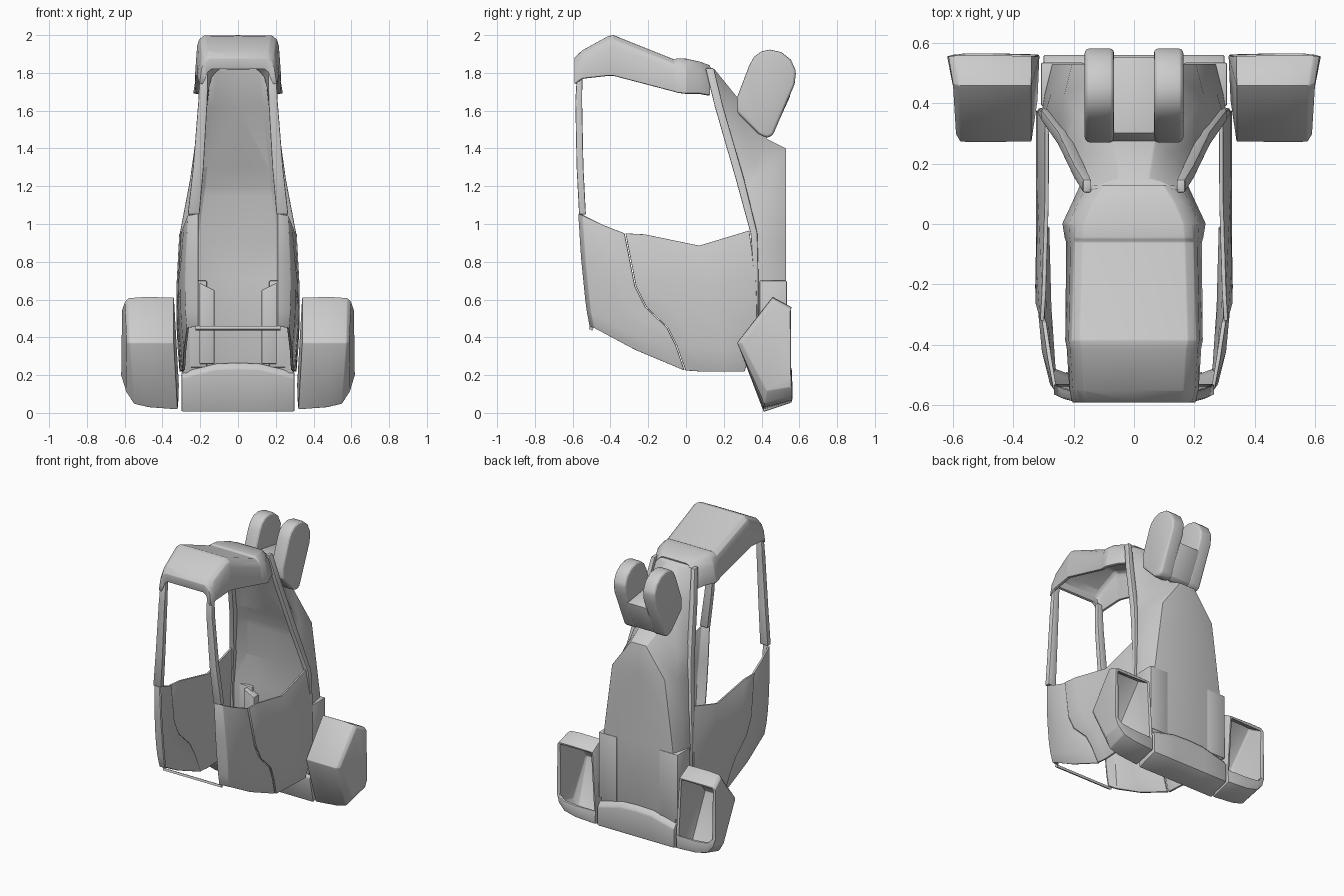
import bpy, bmesh

def finish(name, bm, thick=0.0, bevel=0.0, segs=2):
    """Mirror across x, thicken, round edges and shade."""
    bmesh.ops.recalc_face_normals(bm, faces=bm.faces)
    me = bpy.data.meshes.new(name)
    bm.to_mesh(me)
    bm.free()
    ob = bpy.data.objects.new(name, me)
    bpy.context.collection.objects.link(ob)
    ob.modifiers.new("mirror", 'MIRROR')
    if thick:
        m = ob.modifiers.new("shell", 'SOLIDIFY')
        m.thickness, m.offset = thick, 0
    if bevel:
        m = ob.modifiers.new("round", 'BEVEL')
        m.width, m.segments, m.limit_method = bevel, segs, 'ANGLE'
    bpy.ops.object.select_all(action='DESELECT')
    ob.select_set(True)
    bpy.context.view_layer.objects.active = ob
    bpy.ops.object.convert(target='MESH')
    bpy.ops.object.shade_smooth_by_angle(angle=0.5)
    return ob

def loft(name, rows, ring=False, cap=(False, False), **kw):
    """Skin rows of points; ring closes each row, cap fills first / last row."""
    bm = bmesh.new()
    g = [[bm.verts.new(p) for p in r] for r in rows]
    n = len(rows[0])
    for a, b in zip(g, g[1:]):
        for i in range(n if ring else n - 1):
            j = (i + 1) % n
            bm.faces.new((a[i], a[j], b[j], b[i]))
    for use, r in zip(cap, (g[0], g[-1])):
        if use:
            bm.faces.new(r)
    return finish(name, bm, **kw)

def prism(name, prof, x0, x1, **kw):
    """Extrude a (y, z) profile along x; open at the mirror plane if x0 is 0."""
    rows = [[(x, y, z) for y, z in prof] for x in (x0, x1)]
    return loft(name, rows, ring=True, cap=(x0 > 0, True), **kw)

def pillar(name, pts):
    """Upright bar with rectangular level sections: x, y, z, half width, half depth."""
    rows = [[(x - w, y - d, z), (x + w, y - d, z), (x + w, y + d, z), (x - w, y + d, z)]
            for x, y, z, w, d in pts]
    return loft(name, rows, ring=True, cap=(True, True), bevel=0.006)

# roof shell with windscreen header
roof = []
for y, wb, zb, wt, zt in [(-.575, .19, 1.74, .155, 1.82), (-.582, .202, 1.745, .165, 1.875),
                          (-.545, .205, 1.77, .175, 1.91), (-.41, .213, 1.785, .185, 1.985),
                          (-.385, .218, 1.785, .19, 1.99), (-.06, .215, 1.70, .18, 1.86),
                          (-.045, .22, 1.695, .18, 1.868), (0, .228, 1.69, .175, 1.865),
                          (.07, .195, 1.69, .145, 1.85), (.125, .17, 1.68, .11, 1.83)]:
    roof.append([(wb, y, zb), (wt + .6 * (wb - wt), y, zt - .05), (wt + .008, y, zt - .018),
                 (wt - .015, y, zt), (0, y, zt)])
loft("roof", roof, thick=.02, bevel=.004)

# windscreen pillars and sill
pillar("front_pillar", [(.18, -.562, 1.81, .022, .014), (.186, -.568, 1.65, .024, .018),
                        (.210, -.561, 1.3, .028, .018), (.235, -.548, 1.05, .031, .018)])
prism("front_sill", [(-.515, .445), (-.495, .435), (-.49, .45), (-.51, .46)], 0, .225)

# lower front corner panels, wrapping from the nose to the door seam
seam = [(-.325, .95, .297), (-.27, .67, .312), (-.215, .56, .313), (-.10, .45, .309),
        (-.055, .36, .30), (-.008, .225, .287)]
front = [(-.565, 1.055), (-.55, .82), (-.54, .72), (-.53, .62), (-.52, .54), (-.505, .46)]
loft("corner_panel", [
    [(.21, y, z) for y, z in front],
    [(x, y + .022, z - .01) for (y, z), x in zip(front, (.262, .272, .275, .275, .272, .265))],
    [(.28, -.44, .995), (.298, -.42, .77), (.298, -.40, .66), (.296, -.36, .53),
     (.29, -.32, .44), (.28, -.27, .335)],
    [(x, y, z) for y, z, x in seam]], thick=.014, bevel=.003)

# doors
loft("door", [
    [(x + .007, y + .005, z) for y, z, x in seam],
    [(.298, -.22, .945), (.315, -.16, .70), (.318, -.10, .58), (.316, .0, .45),
     (.307, .03, .35), (.292, .07, .22)],
    [(.289, .07, .885), (.313, .12, .68), (.318, .14, .56), (.318, .17, .45),
     (.312, .19, .34), (.30, .2, .22)],
    [(.288, .335, .965), (.312, .37, .70), (.318, .375, .56), (.317, .375, .45),
     (.312, .35, .34), (.303, .31, .22)]],
    thick=.014, bevel=.003)

# slanted rear pillars
pillar("rear_pillar", [(.155, .125, 1.825, .014, .022), (.182, .175, 1.62, .018, .022),
                       (.235, .285, 1.24, .018, .022), (.290, .36, .95, .018, .018),
                       (.305, .372, .7, .012, .012), (.303, .372, .3, .012, .012)])

# rear body: corner by the pillar, crest, flat-back corner, recessed seat back
body = []
for a, b, c in [((.15, .11, 1.83), (.09, .14, 1.82), (.05, .15, 1.82)),
                ((.18, .18, 1.62), (.115, .24, 1.64), (.07, .28, 1.66)),
                ((.225, .27, 1.30), (.19, .36, 1.31), (.07, .43, 1.45)),
                ((.24, .30, 1.20), (.205, .39, 1.27), (.06, .53, 1.40)),
                ((.25, .31, 1.15), (.23, .43, 1.18), (.205, .53, 1.2)),
                ((.295, .365, .92), (.275, .43, .9), (.245, .53, .9)),
                ((.305, .37, .71), (.295, .43, .71), (.27, .53, .71)),
                ((.295, .37, .21), (.295, .43, .21), (.29, .53, .21))]:
    dy = a[1] + .25 * (c[1] - a[1])
    body.append([(0, *c[1:]), c, b, a, (a[0] * .72, dy, a[2]), (0, dy, a[2])])
loft("rear_body", body, cap=(True, True), bevel=.004)

# lower rear corner panels and seat-base ledges
prism("rear_corner_panel", [(.39, .24), (.534, .24), (.534, .70), (.39, .70)], .165, .308,
      bevel=.006)
loft("seat_ledge", [[(.125, y, z), (.205, y, z + t), (.205, .41, z + t), (.125, .41, z)]
                    for y, z, t in ((.365, .26, 0), (.355, .65, .04))],
     ring=True, cap=(True, True), bevel=.004)

# forked top pod
fork = [(.27, 1.59), (.27, 1.67), (.335, 1.84), (.36, 1.885), (.40, 1.914), (.445, 1.923),
        (.505, 1.91), (.555, 1.87), (.583, 1.81), (.575, 1.74), (.46, 1.47), (.43, 1.455),
        (.385, 1.475)]
prism("fork_prong", fork, .066, .163, bevel=.025, segs=3)
prism("fork_core", [(.272, 1.59), (.272, 1.66), (.30, 1.72), (.553, 1.68), (.46, 1.475),
                    (.43, 1.46), (.385, 1.48)], 0, .08, bevel=.006)

# wheel guards, open to the rear
guard = [
    [(.345, .555, .55), (.345, .46, .605), (.345, .28, .37), (.325, .41, .025),
     (.322, .555, .065), (.322, .555, .15)],
    [(.5, .555, .55), (.5, .46, .605), (.49, .28, .37), (.47, .415, .038),
     (.47, .555, .075), (.47, .555, .15)],
    [(.59, .555, .55), (.575, .46, .60), (.57, .28, .37), (.545, .42, .055),
     (.55, .555, .095), (.56, .555, .16)],
    [(.605, .555, .54), (.59, .465, .585), (.58, .30, .37), (.585, .43, .12),
     (.592, .555, .14), (.604, .555, .2)]]
loft("wheel_guard", guard, cap=(True, True), thick=.02, bevel=.008)

# rear bumper between the guards
loft("rear_bumper", [[(x, .37, t - .03), (x, .41, .005), (x, .56, .055), (x, .56, t - .03),
                      (x, .535, t), (x, .39, t)]
                     for x, t in ((0, .265), (.12, .26), (.3, .215))],
     ring=True, cap=(False, True), bevel=.008)
